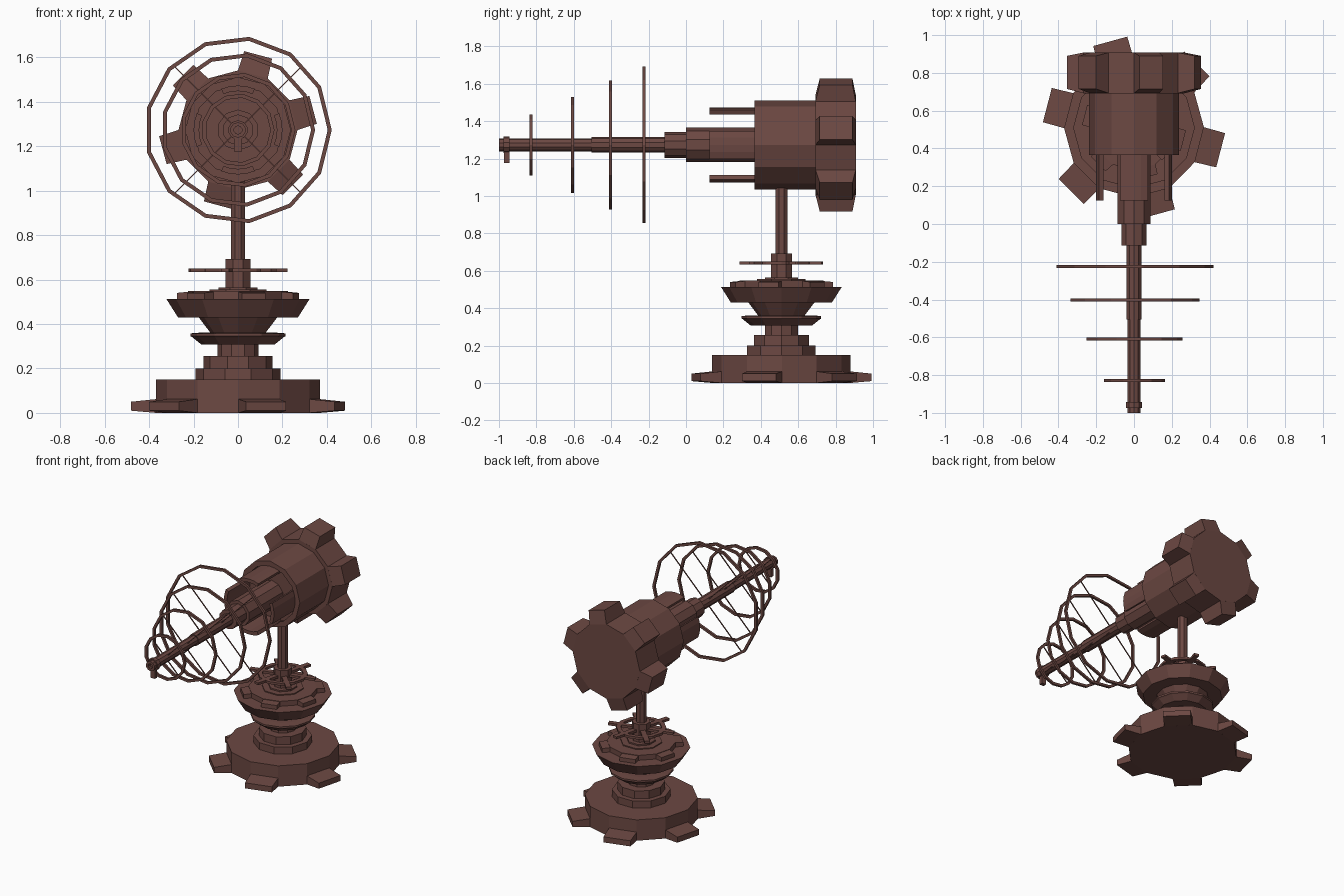
import bpy, bmesh
from math import sin, cos, pi, radians
from mathutils import Matrix, Vector

if "Cube" in bpy.data.objects:
    bpy.data.objects.remove(bpy.data.objects["Cube"])

mat = bpy.data.materials.new("dark_brown")
mat.diffuse_color = (0.15, 0.065, 0.055, 1)
mat.use_nodes = True
mat.node_tree.nodes["Principled BSDF"].inputs["Base Color"].default_value = mat.diffuse_color

# Local frames: pedestal turns about vertical z, barrel about the y axis (local z -> world y)
PED = Matrix.Translation((0, 0.51, 0))
TEL = Matrix(((1, 0, 0, 0), (0, 0, 1, 0), (0, 1, 0, 1.273), (0, 0, 0, 1)))


def finish(name, bm, frame):
    bm.transform(frame)
    bmesh.ops.recalc_face_normals(bm, faces=bm.faces)
    me = bpy.data.meshes.new(name)
    bm.to_mesh(me)
    bm.free()
    me.materials.append(mat)
    ob = bpy.data.objects.new(name, me)
    bpy.context.collection.objects.link(ob)
    return ob


def polar(r, a, h):
    return Vector((r * cos(a), r * sin(a), h))


def add_lathe(bm, profile, n, phase=0.0, closed=False):
    rings = [[bm.verts.new(polar(r, phase + 2 * pi * i / n, h)) for i in range(n)]
             for r, h in profile]
    pairs = list(zip(rings, rings[1:]))
    if closed:
        pairs.append((rings[-1], rings[0]))
    else:
        bm.faces.new(rings[0])
        bm.faces.new(rings[-1])
    for a, b in pairs:
        for i in range(n):
            j = (i + 1) % n
            bm.faces.new((a[i], a[j], b[j], b[i]))


def lathe(name, profile, n, frame, phase=0.0, closed=False):
    bm = bmesh.new()
    add_lathe(bm, profile, n, phase, closed)
    return finish(name, bm, frame)


def add_bar(bm, ang, r0, r1, w0, w1, h0, h1, k0, k1):
    """Radial block from r0 to r1; width w0->w1, heights h0..h1 -> k0..k1."""
    rot = Matrix.Rotation(ang, 4, 'Z')
    v = [bm.verts.new(rot @ Vector(p)) for p in (
        (r0, -w0 / 2, h0), (r0, w0 / 2, h0), (r0, w0 / 2, h1), (r0, -w0 / 2, h1),
        (r1, -w1 / 2, k0), (r1, w1 / 2, k0), (r1, w1 / 2, k1), (r1, -w1 / 2, k1))]
    for f in ((0, 1, 2, 3), (7, 6, 5, 4), (0, 4, 5, 1), (1, 5, 6, 2), (2, 6, 7, 3), (3, 7, 4, 0)):
        bm.faces.new([v[i] for i in f])


def gear(name, r, h, tooth_r, w, th, kh, frame, first):
    """12-sided disc with a tooth on every second side."""
    bm = bmesh.new()
    add_lathe(bm, [(r, h[0]), (r, h[1])], 12, radians(first + 15))
    root = 2 * r * sin(pi / 12)
    for k in range(6):
        add_bar(bm, radians(first + 60 * k), r * cos(pi / 12) - 0.002, tooth_r,
                root, w, *th, *kh)
    return finish(name, bm, frame)


# Pedestal
gear("base", 0.37, (0, 0.15), 0.474, 0.187, (0, 0.062), (0.01, 0.05), PED, -14.6)
lathe("base_steps", [(0.192, 0.15), (0.192, 0.2), (0.155, 0.2), (0.155, 0.257)], 10, PED)
lathe("lower_neck", [(0.092, 0.25), (0.092, 0.32)], 10, PED)
lathe("collar", [(0.165, 0.308), (0.205, 0.34), (0.213, 0.345), (0.213, 0.358),
                 (0.16, 0.362)], 12, PED)
lathe("bowl_stem", [(0.12, 0.355), (0.178, 0.432)], 12, PED)
lathe("bowl", [(0.27, 0.43), (0.322, 0.512)], 12, PED)
gear("bowl_plate", 0.225, (0.51, 0.548), 0.27, 0.11, (0.51, 0.545), (0.51, 0.54), PED, -14.6)
lathe("hub", [(0.14, 0.545), (0.14, 0.555), (0.095, 0.555), (0.095, 0.565),
              (0.061, 0.565), (0.061, 0.692)], 8, PED, pi / 8)
lathe("mast", [(0.035, 0.68), (0.035, 1.1)], 8, PED, pi / 8)

# Spoked hand wheel around the hub
bm = bmesh.new()
add_lathe(bm, [(0.135, 0.633), (0.165, 0.633), (0.165, 0.65), (0.135, 0.65)], 12, 0, True)
for k in range(6):
    add_bar(bm, radians(15 + 60 * k), 0.05, 0.226, 0.035, 0.035, 0.633, 0.65, 0.633, 0.65)
finish("hand_wheel", bm, PED)

# Barrel
gear("rear_gear", 0.268, (0.692, 0.908), 0.35, 0.13, (0.692, 0.908), (0.715, 0.89), TEL, 15)
lathe("housing", [(0.2, 0.385), (0.2, 0.365), (0.238, 0.365), (0.238, 0.7)], 12, TEL)
lathe("barrel_sleeve", [(0.092, 0.0), (0.092, 0.4)], 10, TEL, pi / 10)
lathe("barrel_step", [(0.07, -0.115), (0.07, 0.01)], 10, TEL, pi / 10)
lathe("barrel", [(0.018, -0.93), (0.018, -1.0), (0.035, -1.0), (0.035, -0.505),
                 (0.042, -0.505), (0.042, -0.1)], 10, TEL, pi / 10)
lathe("muzzle_collar", [(0.044, -0.975), (0.044, -0.943)], 10, TEL, pi / 10)
bm = bmesh.new()
add_bar(bm, -pi / 2, 0.02, 0.097, 0.034, 0.034, -0.972, -0.945, -0.972, -0.945)
finish("muzzle_post", bm, TEL)

# Four curved guard plates around the sleeve
for k in range(4):
    bm = bmesh.new()
    secs = []
    for i in range(5):
        a = k * pi / 2 + radians(-22 + 11 * i)
        secs.append([bm.verts.new(polar(r, a, h)) for r, h in
                     ((0.175, 0.125), (0.2, 0.125), (0.2, 0.39), (0.175, 0.39))])
    bm.faces.new(secs[0])
    bm.faces.new(secs[-1])
    for s, t in zip(secs, secs[1:]):
        for i in range(4):
            j = (i + 1) % 4
            bm.faces.new((s[i], s[j], t[j], t[i]))
    finish(f"guard_plate_{k + 1}", bm, TEL)

# Wire rings with thin spokes, shrinking toward the muzzle
for k, (y, r) in enumerate(((-0.225, 0.422), (-0.403, 0.347), (-0.608, 0.258), (-0.828, 0.164))):
    bm = bmesh.new()
    t = 0.008
    add_lathe(bm, [(r - 0.018, y - t), (r, y - t), (r, y + t), (r - 0.018, y + t)], 13, 0, True)
    for i in range(4):
        add_bar(bm, pi / 4 + i * pi / 2, 0.02, r - 0.015, 0.006, 0.006,
                y - 0.003, y + 0.003, y - 0.003, y + 0.003)
    finish(f"wire_ring_{k + 1}", bm, TEL)
